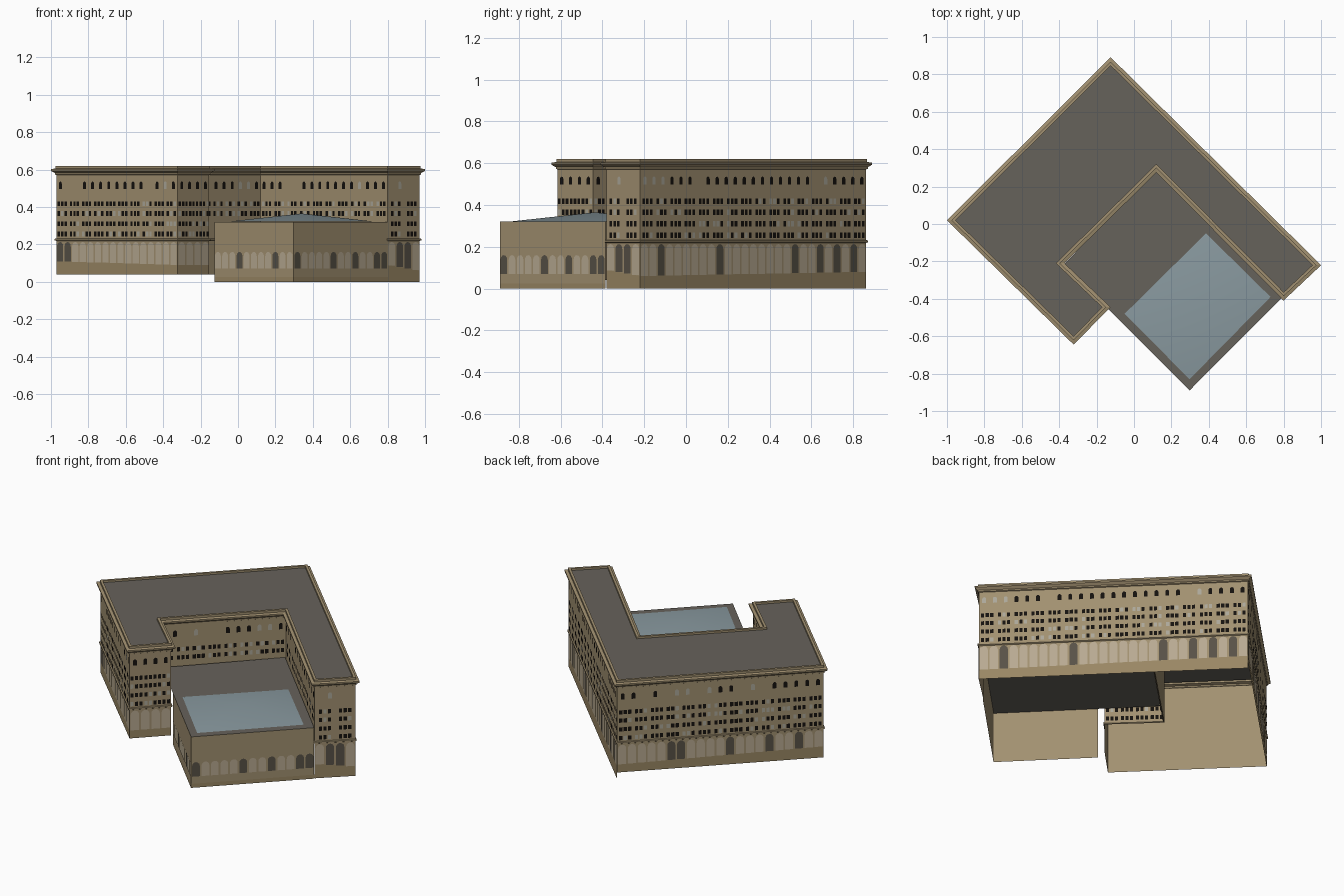
import bpy, bmesh, math, random
from mathutils import Vector

if "Cube" in bpy.data.objects:
    bpy.data.objects.remove(bpy.data.objects["Cube"])

random.seed(4)


def material(name, rgb):
    m = bpy.data.materials.new(name)
    m.diffuse_color = (*[(c / 255) ** 2.2 for c in rgb], 1)
    m.use_nodes = True
    m.node_tree.nodes["Principled BSDF"].inputs["Base Color"].default_value = m.diffuse_color
    return m


STONE = material("stone", (160, 143, 112))
PLINTH = material("plinth_stone", (152, 134, 100))
PALE = material("pale_arch", (182, 168, 144))
SHADE = material("shaded_arch", (88, 82, 72))
DARK = material("dark_pane", (26, 23, 21))
LIGHT = material("light_pane", (170, 166, 152))
ROOF = material("roof_grey", (102, 98, 91))
GLASS = material("glass", (136, 152, 158))


def make(name, faces, mat):
    """One object from a list of polygons (each a list of 3D points)."""
    bm = bmesh.new()
    for f in faces:
        bm.faces.new([bm.verts.new(p) for p in f])
    bmesh.ops.remove_doubles(bm, verts=bm.verts, dist=1e-5)
    me = bpy.data.meshes.new(name)
    bm.to_mesh(me)
    bm.free()
    me.materials.append(mat)
    ob = bpy.data.objects.new(name, me)
    bpy.context.collection.objects.link(ob)
    return ob


def offset(poly, d):
    """Push a counter-clockwise outline outwards by d."""
    out = []
    for i, p in enumerate(poly):
        a = (p - poly[i - 1]).normalized()
        b = (poly[(i + 1) % len(poly)] - p).normalized()
        na, nb = Vector((a.y, -a.x)), Vector((b.y, -b.x))
        out.append(p + (na + nb) * d / (1 + na.dot(nb)))
    return out


def sweep(poly, profile):
    """Run an (offset, height) profile around an outline."""
    rings = [[(*p, z) for p in offset(poly, d)] for d, z in profile]
    n = len(poly)
    return [[r[i], r[(i + 1) % n], s[(i + 1) % n], s[i]]
            for r, s in zip(rings, rings[1:]) for i in range(n)]


panels = {k: [] for k in ("plinths", "pale_arches", "shaded_arches", "dark_windows", "light_windows")}


class Facade:
    def __init__(self, p, q):
        self.p, self.len = p, (q - p).length
        self.d = (q - p).normalized()
        self.n = Vector((self.d.y, -self.d.x))

    def quad(self, key, pts, out=0.002):
        panels[key].append([(*(self.p + self.d * u + self.n * out), z) for u, z in pts])

    def rect(self, key, u, z, w, h):
        self.quad(key, [(u - w / 2, z - h / 2), (u + w / 2, z - h / 2),
                        (u + w / 2, z + h / 2), (u - w / 2, z + h / 2)])

    def arch(self, key, u, z0, z1, w):
        r = w / 2
        top = [(u + r * math.cos(a * math.pi / 6), z1 - r + r * math.sin(a * math.pi / 6)) for a in range(7)]
        self.quad(key, [(u - r, z0), (u + r, z0)] + top)

    def arcade(self, za, zb, top, pitch=0.057):
        n = max(1, round(self.len / pitch))
        step = self.len / n
        for i in range(n):
            key = "shaded_arches" if random.random() < 0.22 else "pale_arches"
            self.arch(key, (i + .5) * step, za + (zb - za) * (i + .5) / n, top, step * 0.82)

    def plinth(self, z0, za, zb):
        self.quad("plinths", [(0, z0), (self.len, z0), (self.len, zb), (0, za)], 0.001)

    def windows(self, zmin):
        pane = lambda p: "light_windows" if random.random() < p else "dark_windows"
        # four rows of small windows in threes
        n = max(1, round(self.len / 0.094))
        for z in (0.255, 0.31, 0.365, 0.417):
            for i in range(n):
                for k in (-1, 0, 1):
                    if z > zmin:
                        self.rect(pane(0.2), (i + .5) * self.len / n + k * 0.026, z, 0.018, 0.026)
        # arched attic windows
        n = max(1, round(self.len / 0.062))
        for i in range(n):
            if random.random() < 0.9:
                self.arch(pane(0.22), (i + .5) * self.len / n, 0.497, 0.536, 0.022)


# main block outline: counter-clockwise from the rear corner, with the court cut in
block = [Vector(p) for p in ((-0.125, 0.862), (-0.97, 0.02), (-0.323, -0.615), (-0.155, -0.445),
                             (-0.402, -0.21), (0.12, 0.305), (0.80, -0.38), (0.97, -0.22))]
# per wall: bottom height, arch foot at start and end (None = court wall)
walls = [(0.04, 0.09, 0.11), (0.04, 0.11, 0.09), (0.04, 0.09, 0.09), (0.22, None, None),
         (0.22, None, None), (0.22, None, None), (0, 0.09, 0.06), (0, 0.06, 0.08)]
main_walls = []
for i, (z0, za, zb) in enumerate(walls):
    p, q = block[i], block[(i + 1) % 8]
    main_walls.append([(*p, z0), (*q, z0), (*q, 0.575), (*p, 0.575)])
    f = Facade(p, q)
    if za is None:
        f.windows(0.24 if i == 3 else 0.34)
    else:
        f.windows(0.24)
        f.arcade(za, zb, 0.213)
        f.plinth(z0, za, zb)
make("main_walls", main_walls, STONE)
make("string_course", sweep(block, [(0, .218), (.007, .222), (.007, .23), (0, .232)]), STONE)
make("cornice", sweep(block, [(0, .57), (.006, .573), (.006, .581), (.021, .593), (.021, .602), (.004, .606),
                              (.004, .62), (-.011, .62), (-.011, .608)]), STONE)
make("main_roof", [[(*p, .608) for p in offset(block, -.011)]], ROOF)

# low annex filling the court
annex = [Vector(p) for p in ((-0.125, -0.467), (0.297, -0.89), (0.80, -0.385))]
make("annex_walls", [[(*p, 0), (*q, 0), (*q, .32), (*p, .32)] for p, q in zip(annex, annex[1:])], STONE)
for p, q in zip(annex, annex[1:]):
    f = Facade(p, q)
    f.arcade(0.07, 0.07, 0.16, 0.056)
    f.plinth(0, 0.025, 0.025)
make("annex_roof", [[(*p, .32) for p in ((-0.375, -0.217), annex[1], annex[2], (0.12, 0.297))]], ROOF)

# low pyramid skylight
rim = [(-0.05, -0.48, .322), (0.297, -0.83, .322), (0.73, -0.39, .322), (0.385, -0.05, .322)]
sky = make("skylight", [[rim[i], rim[(i + 1) % 4], (0.34, -0.435, .365)] for i in range(4)], GLASS)
sky.data.shade_smooth()

# facade panels
for (name, faces), mat in zip(panels.items(), (PLINTH, PALE, SHADE, DARK, LIGHT)):
    make(name, faces, mat)
